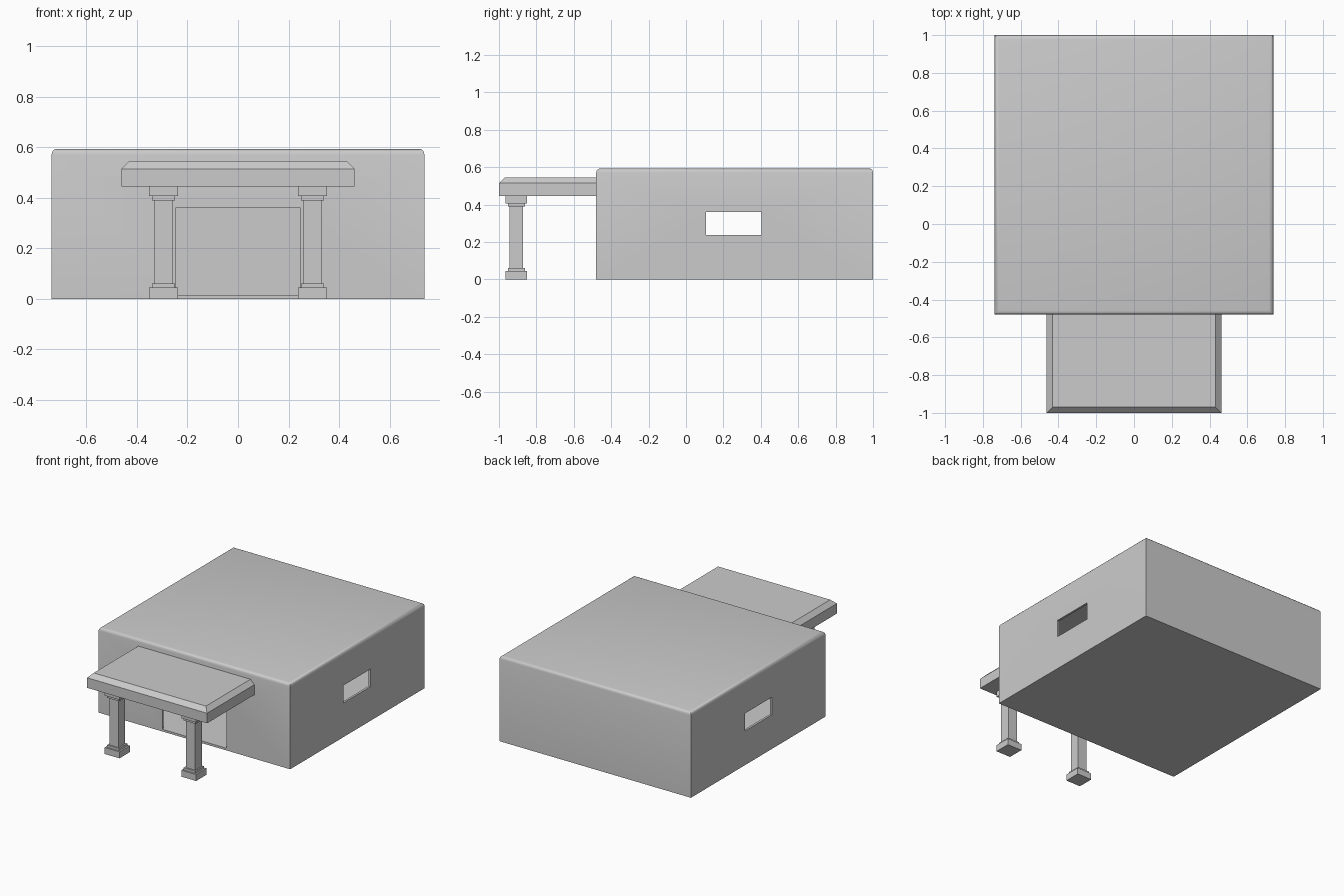
import bpy, bmesh

if "Cube" in bpy.data.objects:
    bpy.data.objects.remove(bpy.data.objects["Cube"])

def box(name, x, y, z):
    """Axis-aligned box from (min, max) ranges."""
    bm = bmesh.new()
    bmesh.ops.create_cube(bm, size=1)
    for v in bm.verts:
        for i, r in enumerate((x, y, z)):
            v.co[i] = r[0] if v.co[i] < 0 else r[1]
    me = bpy.data.meshes.new(name)
    bm.to_mesh(me)
    bm.free()
    ob = bpy.data.objects.new(name, me)
    bpy.context.collection.objects.link(ob)
    return ob

def bevel_edges(ob, test, size, segments):
    bm = bmesh.new()
    bm.from_mesh(ob.data)
    edges = [e for e in bm.edges if test(*[v.co for v in e.verts])]
    bmesh.ops.bevel(bm, geom=edges, offset=size, segments=segments,
                    profile=0.5, affect='EDGES')
    bm.to_mesh(ob.data)
    bm.free()

# Building shell: rounded roof edge, hollow inside
W, FRONT, BACK, TOP, T = 0.738, -0.48, 1.0, 0.594, 0.015
shell = box("building_shell", (-W, W), (FRONT, BACK), (0, TOP))
bevel_edges(shell, lambda a, b: min(a.z, b.z) > TOP - 0.01, 0.022, 3)

cutters = [
    box("room_cutter", (-W + T, W - T), (FRONT + T, BACK - T), (T, TOP - T - 0.008)),
    box("door_cutter", (-0.247, 0.247), (FRONT - 0.1, FRONT + 0.1), (T, 0.36)),
    box("window_cutter", (-1, 1), (0.108, 0.405), (0.238, 0.36)),
]
bpy.context.view_layer.objects.active = shell
shell.select_set(True)
for c in cutters:
    c.hide_render = True
    m = shell.modifiers.new(c.name, 'BOOLEAN')
    m.operation, m.solver, m.object = 'DIFFERENCE', 'EXACT', c
    bpy.ops.object.modifier_apply(modifier=m.name)
    bpy.data.objects.remove(c)
bpy.ops.object.shade_smooth_by_angle(angle=0.6)

# Porch canopy: chamfered along the front and both sides
canopy = box("porch_canopy", (-0.462, 0.462), (-1.0, FRONT), (0.445, 0.545))
bevel_edges(canopy, lambda a, b: min(a.z, b.z) > 0.5 and min(a.y, b.y) < -0.9, 0.03, 1)

# Two porch columns: stacked plinth, shaft and capital
CY = -0.907
tiers = [("plinth", 0.057, 0, 0.045), ("base_step", 0.046, 0.045, 0.061),
         ("shaft", 0.036, 0.061, 0.39), ("cap_step", 0.046, 0.39, 0.407),
         ("capital", 0.057, 0.407, 0.445)]
for side, cx in (("left", -0.295), ("right", 0.295)):
    for part, h, z0, z1 in tiers:
        box(f"{side}_column_{part}", (cx - h, cx + h), (CY - h, CY + h), (z0, z1))
